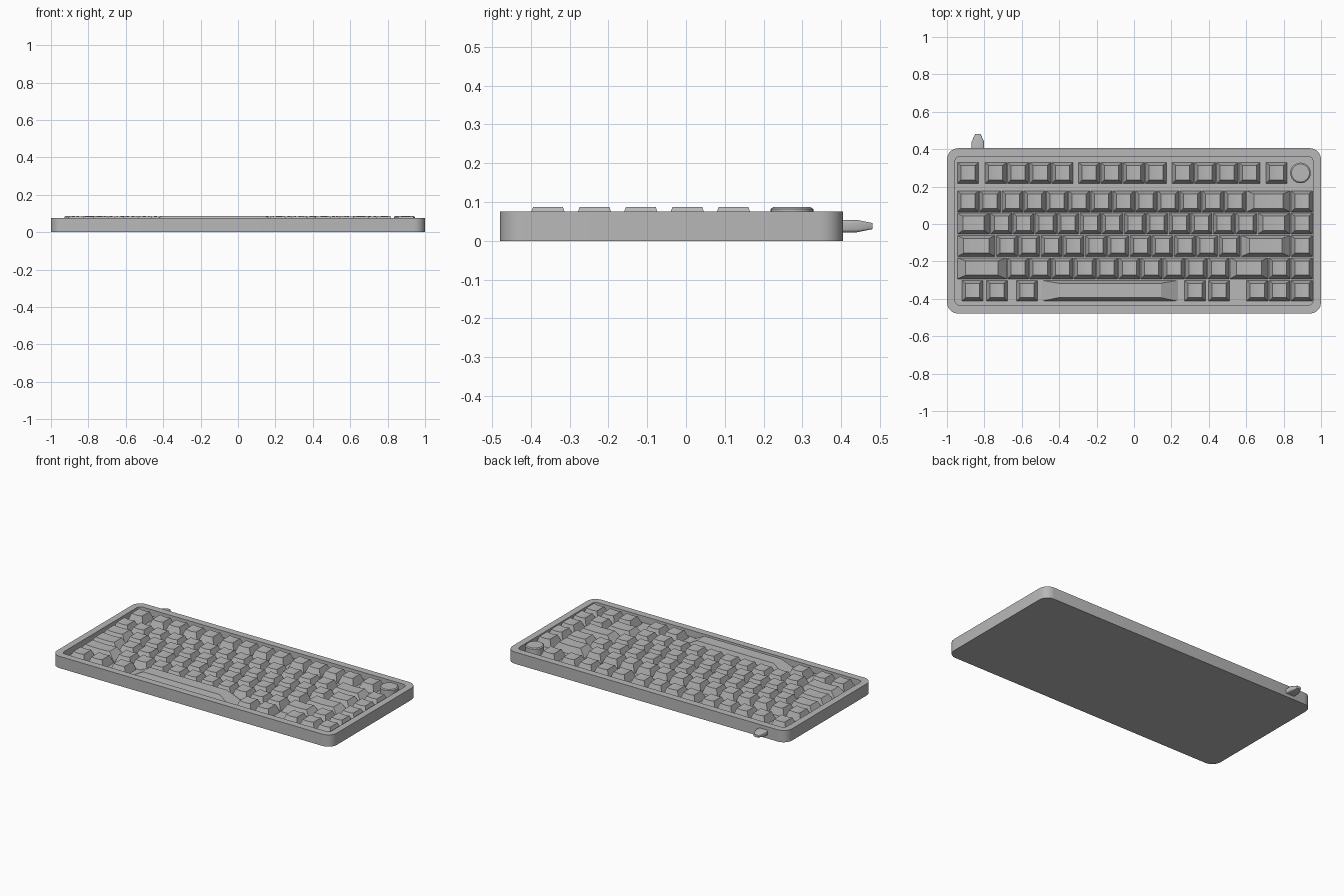
import bpy, bmesh, math

cube = bpy.data.objects.get("Cube")
if cube:
    bpy.data.objects.remove(cube, do_unlink=True)

GREY = (0.48, 0.48, 0.48, 1)
mat = bpy.data.materials.new("matte_grey")
mat.use_nodes = True
mat.diffuse_color = GREY
mat.node_tree.nodes["Principled BSDF"].inputs["Base Color"].default_value = GREY

U = 0.119           # key pitch
X0 = -0.888         # centre of the first key column
KEY_Z, TOP_Z = 0.037, 0.087


def finish(bm, name):
    bmesh.ops.recalc_face_normals(bm, faces=bm.faces)
    mesh = bpy.data.meshes.new(name)
    bm.to_mesh(mesh)
    bm.free()
    mesh.materials.append(mat)
    return mesh


def place(mesh, name, loc=(0, 0, 0), smooth=False):
    ob = bpy.data.objects.new(name, mesh)
    ob.location = loc
    bpy.context.collection.objects.link(ob)
    if smooth:
        bpy.ops.object.select_all(action='DESELECT')
        ob.select_set(True)
        bpy.context.view_layer.objects.active = ob
        bpy.ops.object.shade_smooth_by_angle(angle=math.radians(35))
    return ob


def rounded(hx, hy, r, seg=5):
    """Outline of a rounded rectangle around the origin."""
    pts = []
    for q, (sx, sy) in enumerate(((1, 1), (-1, 1), (-1, -1), (1, -1))):
        for i in range(seg + 1):
            a = math.pi / 2 * (q + i / seg)
            pts.append((sx * (hx - r) + r * math.cos(a),
                        sy * (hy - r) + r * math.sin(a)))
    return pts


def loft(rings, name):
    """Skin a list of equal-length point rings and cap both ends."""
    bm = bmesh.new()
    loops = [[bm.verts.new(p) for p in ring] for ring in rings]
    n = len(loops[0])
    for a, b in zip(loops, loops[1:]):
        for i in range(n):
            j = (i + 1) % n
            bm.faces.new((a[i], a[j], b[j], b[i]))
    bm.faces.new(loops[0])
    bm.faces.new(loops[-1])
    return finish(bm, name)


def keycap(width, inset, dish):
    """Tapered cap whose top is hollowed across its width."""
    bm = bmesh.new()
    hw, hb, ht = width / 2, 0.056, 0.037
    cols = []
    for t in (-1, -0.5, 0, 0.5, 1):
        z = TOP_Z - dish * (1 - t * t)
        tx = (hw - inset) * t
        cols.append([bm.verts.new(p) for p in (
            (hw * t, -hb, KEY_Z), (tx, -ht, z),
            (tx, ht + 0.003, z), (hw * t, hb, KEY_Z))])
    for a, b in zip(cols, cols[1:]):
        for i in range(4):
            j = (i + 1) % 4
            bm.faces.new((a[i], b[i], b[j], a[j]))
    bm.faces.new(cols[0])
    bm.faces.new(cols[-1])
    return finish(bm, "keycap")


# Tray-shaped case with raised rim
def case_ring(hx, hy, r, z):
    return [(x, y - 0.037, z) for x, y in rounded(hx, hy, r)]


place(loft([case_ring(1.0, 0.442, 0.06, 0), case_ring(1.0, 0.442, 0.06, 0.076),
            case_ring(0.957, 0.397, 0.025, 0.076),
            case_ring(0.957, 0.397, 0.025, 0.034)], "case"), "case", smooth=True)

# Key rows: (name, y, [(start in units, width in units, count)])
rows = [
    ("function", 0.273, [(0, 1, 1), (1.25, 1, 4), (5.45, 1, 4), (9.65, 1, 4), (13.87, 1, 1)]),
    ("number", 0.121, [(0, 1, 13), (13, 2, 1), (15, 1, 1)]),
    ("upper", 0.002, [(0, 1.5, 1), (1.5, 1, 12), (13.5, 1.5, 1), (15, 1, 1)]),
    ("home", -0.118, [(0, 1.75, 1), (1.75, 1, 11), (12.75, 2.25, 1), (15, 1, 1)]),
    ("lower", -0.237, [(0, 2.25, 1), (2.25, 1, 10), (12.25, 1.75, 1), (14, 1, 2)]),
    ("bottom", -0.357, [(0.2, 1, 1), (1.3, 1, 1), (2.65, 1, 1), (10.2, 1, 1),
                        (11.28, 1, 1), (13, 1, 3)]),
]
caps = {}
for row, y, groups in rows:
    n = 0
    for start, width, count in groups:
        if width not in caps:
            caps[width] = keycap(width * U - 0.006, 0.019 + 0.02 * (width - 1), 0.004)
        for i in range(count):
            n += 1
            x = X0 + (start + i * width + width / 2 - 0.5) * U
            place(caps[width], f"{row}_key_{n}", (x, y, 0))

# Space bar with long sloping ends
place(keycap(0.73, 0.09, 0), "space_bar", (-0.13, -0.357, 0))

# Round knob with a bevelled top
def circle(r, z):
    return [(r * math.cos(math.tau * i / 32), r * math.sin(math.tau * i / 32), z)
            for i in range(32)]


place(loft([circle(0.055, 0.03), circle(0.055, 0.082), circle(0.048, 0.087)], "knob"),
      "knob", (0.89, 0.273, 0), smooth=True)

# Cable plug tapering away from the back edge
def plug_ring(hx, hz, y):
    return [(x, y, z) for x, z in rounded(hx, hz, hz * 0.5, 3)]


place(loft([plug_ring(0.033, 0.016, 0.39), plug_ring(0.033, 0.016, 0.44),
            plug_ring(0.015, 0.008, 0.48)], "cable_plug"),
      "cable_plug", (-0.835, 0, 0.038), smooth=True)
